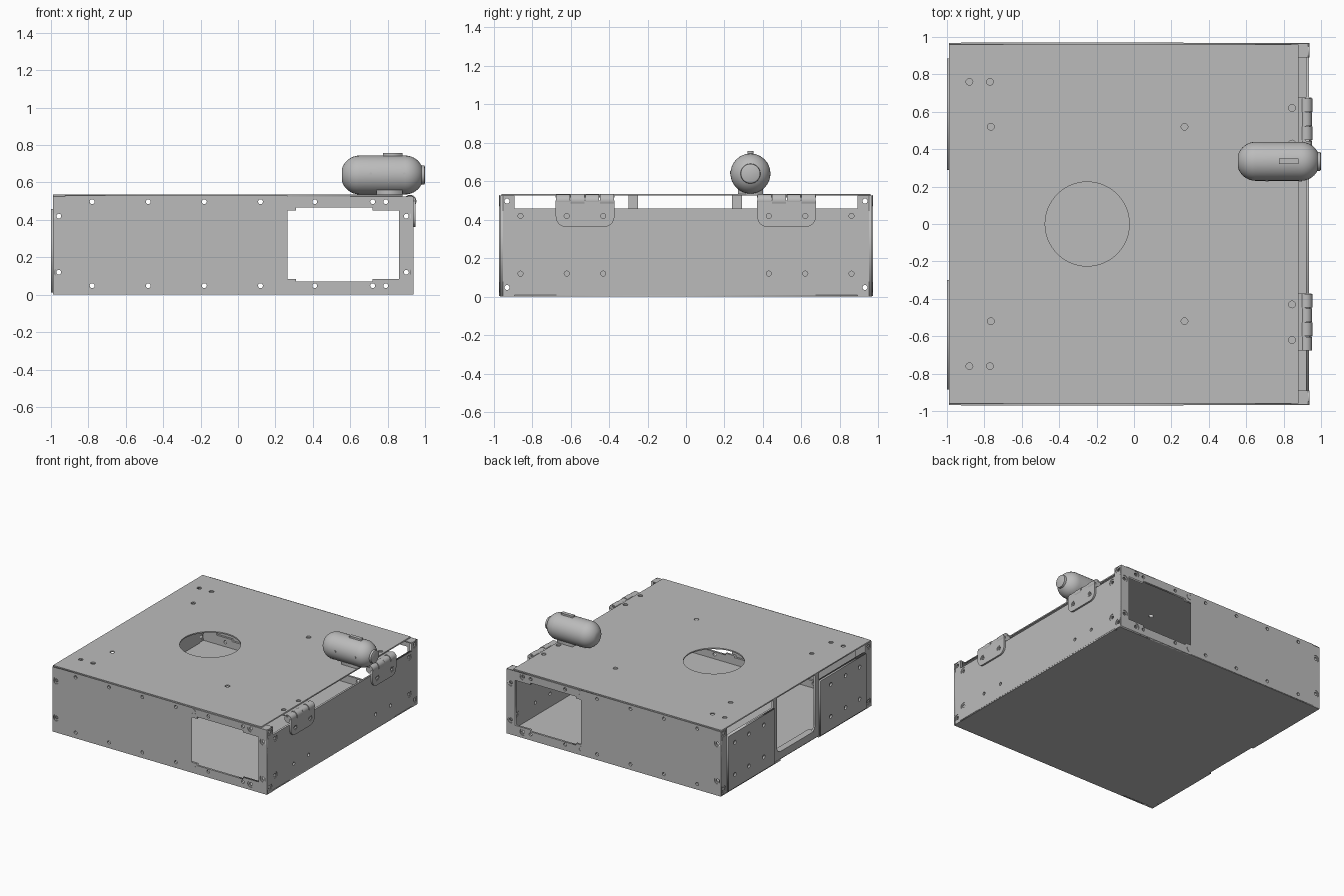
import bpy, bmesh, math
from mathutils import Matrix, Vector

if "Cube" in bpy.data.objects:
    bpy.data.objects.remove(bpy.data.objects["Cube"], do_unlink=True)

grey = bpy.data.materials.new("plain grey")
grey.use_nodes = True
grey.diffuse_color = (0.5, 0.5, 0.5, 1)
grey.node_tree.nodes["Principled BSDF"].inputs["Base Color"].default_value = (0.5, 0.5, 0.5, 1)

TOP = 0.535
# Plate planes: local x, y and normal expressed as world axes
PLANES = {
    "xy": Matrix(((1, 0, 0), (0, 1, 0), (0, 0, 1))),
    "xz": Matrix(((1, 0, 0), (0, 0, -1), (0, 1, 0))),
    "yz": Matrix(((0, 0, 1), (1, 0, 0), (0, 1, 0))),
}


def finish(name, bm, smooth=False):
    bmesh.ops.recalc_face_normals(bm, faces=bm.faces)
    mesh = bpy.data.meshes.new(name)
    bm.to_mesh(mesh)
    bm.free()
    mesh.materials.append(grey)
    obj = bpy.data.objects.new(name, mesh)
    bpy.context.collection.objects.link(obj)
    if smooth:
        bpy.ops.object.select_all(action="DESELECT")
        obj.select_set(True)
        bpy.context.view_layer.objects.active = obj
        bpy.ops.object.shade_smooth_by_angle(angle=math.radians(35))
    return obj


def circle(u, v, r, n=20):
    return [(u + r * math.cos(2 * math.pi * i / n), v + r * math.sin(2 * math.pi * i / n)) for i in range(n)]


def rect(u0, u1, v0, v1):
    return [(u0, v0), (u1, v0), (u1, v1), (u0, v1)]


def round_bottom(u0, u1, v0, v1, r):
    """Rectangle with its two lower corners rounded."""
    pts = [(u1, v1), (u0, v1)]
    for cu, start in ((u0 + r, math.pi), (u1 - r, 1.5 * math.pi)):
        for i in range(7):
            a = start + i * math.pi / 12
            pts.append((cu + r * math.cos(a), v0 + r + r * math.sin(a)))
    return pts


def plate(name, plane, w0, w1, outline, holes=()):
    """Flat sheet from w0 to w1 along the plane normal axis, with holes."""
    curve = bpy.data.curves.new(name, "CURVE")
    curve.dimensions = "2D"
    curve.fill_mode = "BOTH"
    curve.extrude = abs(w1 - w0) / 2
    for loop in [outline, *holes]:
        spline = curve.splines.new("POLY")
        spline.points.add(len(loop) - 1)
        for point, (u, v) in zip(spline.points, loop):
            point.co = (u, v, 0, 1)
        spline.use_cyclic_u = True
    temp = bpy.data.objects.new(name + " outline", curve)
    bpy.context.collection.objects.link(temp)
    evaluated = temp.evaluated_get(bpy.context.evaluated_depsgraph_get())
    bm = bmesh.new()
    bm.from_mesh(evaluated.to_mesh())
    evaluated.to_mesh_clear()
    bpy.data.objects.remove(temp, do_unlink=True)
    bmesh.ops.remove_doubles(bm, verts=bm.verts, dist=0.00005)
    turn = PLANES[plane]
    shift = Vector(abs(c) for c in turn.col[2]) * (w0 + w1) / 2
    bmesh.ops.transform(bm, matrix=Matrix.Translation(shift) @ turn.to_4x4(), verts=bm.verts)
    return finish(name, bm)


def box(name, x0, x1, y0, y1, z0, z1):
    return plate(name, "xy", z0, z1, rect(x0, x1, y0, y1))


def lathe_x(name, profile, y, z, steps=32):
    """Revolve (x, radius) pairs about an axis along x."""
    bm = bmesh.new()
    rings = [[bm.verts.new((x, y + v[0], z + v[1])) for v in circle(0, 0, r, steps)] for x, r in profile]
    for a, b in zip(rings, rings[1:]):
        for i in range(steps):
            j = (i + 1) % steps
            bm.faces.new((a[i], a[j], b[j], b[i]))
    bm.faces.new(rings[0])
    bm.faces.new(rings[-1])
    return finish(name, bm, True)


def screw_ring(name, plane, w0, w1, u, v):
    plate(name, plane, w0, w1, circle(u, v, 0.026), [circle(u, v, 0.013)])


# Floor with a shallow notch under the side opening
plate("floor", "xy", 0, 0.012,
      [(-0.99, -0.965), (0.935, -0.965), (0.935, 0.965), (-0.99, 0.965),
       (-0.99, 0.2), (-0.975, 0.2), (-0.975, -0.29), (-0.99, -0.29)])

# Lid with a round port and screw holes
lid_holes = [circle(-0.25, 0, 0.225, 64)]
for s in (-1, 1):
    for x, y in ((-0.88, 0.76), (-0.77, 0.76), (-0.765, 0.52), (0.27, 0.52), (0.845, 0.62), (0.845, 0.43)):
        lid_holes.append(circle(x, s * y, 0.018))
plate("lid", "xy", TOP - 0.01, TOP, rect(-0.99, 0.88, -0.96, 0.96), lid_holes)

# Front and back: window frame, cover sheet and screws
lower = [(-0.86, 0.085), (-0.72, 0.085), (-0.72, 0.07), (0.23, 0.07), (0.23, 0.085),
         (0.31, 0.085), (0.31, 0.07), (0.72, 0.07), (0.72, 0.085), (0.86, 0.085)]
window = lower + [(x, TOP - z) for x, z in reversed(lower)]
rows = (0.048, TOP - 0.038)
small = [(x, z) for x in (-0.78, -0.48, -0.18, 0.12, 0.41, 0.72) for z in rows]
large = [(0.79, z) for z in rows] + [(x, z) for x in (-0.958, 0.9) for z in (0.12, 0.42)]
for s, side in ((-1, "front"), (1, "back")):
    holes = [circle(x, z, 0.013) for x, z in small] + [circle(x, z, 0.026) for x, z in large]
    plate(side + " frame", "xz", s * 0.95, s * 0.967, rect(-0.99, 0.937, 0, TOP - 0.01), [window] + holes)
    plate(side + " cover", "xz", s * 0.967, s * 0.971, rect(-0.925, 0.265, 0.003, TOP - 0.005),
          [circle(x, z, 0.013) for x, z in small if x < 0.2])
    for x, z in large:
        screw_ring(side + " screw ring", "xz", s * 0.952, s * 0.962, x, z)
    for z in rows:
        screw_ring(side + " joint ring", "xz", s * 0.967, s * 0.969, 0.27, z)

# Hinge side panel
panel_holes = [circle(s * y, 0.12, 0.013) for s in (-1, 1) for y in (0.43, 0.62)]
corner_bolts = [(s * 0.86, z) for s in (-1, 1) for z in (0.12, 0.42)]
plate("hinge side panel", "yz", 0.92, 0.936, rect(-0.89, 0.89, 0.01, 0.458),
      panel_holes + [circle(y, z, 0.026) for y, z in corner_bolts])
for y, z in corner_bolts:
    screw_ring("panel screw ring", "yz", 0.922, 0.932, y, z)

# Opposite panel: two posts around a rounded opening
opening = [(y, z) for y, z in round_bottom(-0.25, 0.24, 0.07, TOP - 0.01, 0.05)]
plate("open side panel", "yz", -0.985, -0.97,
      [(0.89, 0.01), (0.89, 0.458), (0.29, 0.458), (0.29, TOP - 0.01)] +
      opening[:1] + opening[:1:-1] + opening[1:2] +
      [(-0.3, TOP - 0.01), (-0.3, 0.458), (-0.89, 0.458), (-0.89, 0.01)])
box("opening sill", -0.985, -0.93, -0.25, 0.24, 0.06, 0.07)
for s, y0, y1 in ((1, 0.29, 0.885), (-1, -0.885, -0.3)):
    plate("open side cover", "yz", -1, -0.985, rect(y0, y1, 0.012, 0.458),
          [circle(s * y, z, 0.016) for y in (0.43, 0.62, 0.8) for z in (0.12, 0.38)])

# Corner brackets with end bolts and a top tab
for s in (-1, 1):
    y0, y1 = sorted((s * 0.89, s * 0.966))
    for w0, w1, name in ((0.92, 0.937, "hinge corner"), (-0.99, -0.975, "open corner")):
        plate(name + " bracket", "yz", w0, w1, rect(y0, y1, 0, TOP - 0.01),
              [circle(s * 0.93, z, 0.026) for z in rows])
        for z in rows:
            screw_ring(name + " bolt", "yz", w0 + 0.004, w1 - 0.004, s * 0.93, z)
    box("corner top tab", 0.84, 0.93, y0, y1, TOP - 0.018, TOP - 0.01)

# Hinges: leaf, knuckles and pin
for s, side in ((-1, "front"), (1, "back")):
    y0 = -0.677 if s < 0 else 0.37
    y1 = y0 + 0.305
    plate(side + " hinge leaf", "yz", 0.936, 0.95, round_bottom(y0, y1, 0.362, 0.5, 0.055),
          [circle(s * y, 0.42, 0.022) for y in (0.43, 0.62)])
    for y in (0.43, 0.62):
        screw_ring("hinge screw", "yz", 0.936, 0.947, s * y, 0.42)
    for i in range(4):
        a = y0 + i * 0.076
        knuckle = plate("hinge knuckle", "xz", a + 0.002, a + 0.074,
                        circle(0.92, 0.5, 0.034 if i % 2 else 0.031, 24))
    box(side + " hinge top leaf", 0.82, 0.92, y0, y1, TOP - 0.018, TOP - 0.01)

# Rounded pod on the lid
R, E = 0.104, 0.1
left, right = 0.55, 0.994
cap = [(1 - math.sin(t * math.pi / 20), math.cos(t * math.pi / 20)) for t in range(1, 10)]
head = [(left + E * k, R * c) for k, c in [(1 - math.cos(a), math.sin(a)) for a in
        [math.pi / 2 * i / 10 for i in range(2, 11)]]]
tail = [(left + right - x, r) for x, r in reversed(head)]
lathe_x("pod body", head + tail, 0.335, 0.64)
lathe_x("pod end lens", [(0.96, 0.054), (0.996, 0.05), (1, 0.042)], 0.335, 0.64)
box("pod foot", 0.74, 0.88, 0.27, 0.4, TOP - 0.002, 0.57)
box("pod top switch", 0.775, 0.88, 0.32, 0.35, 0.72, 0.757)
for x in (0.71, 0.89):
    plate("pod side button", "xz", 0.228, 0.26, circle(x, 0.645, 0.008, 12))
